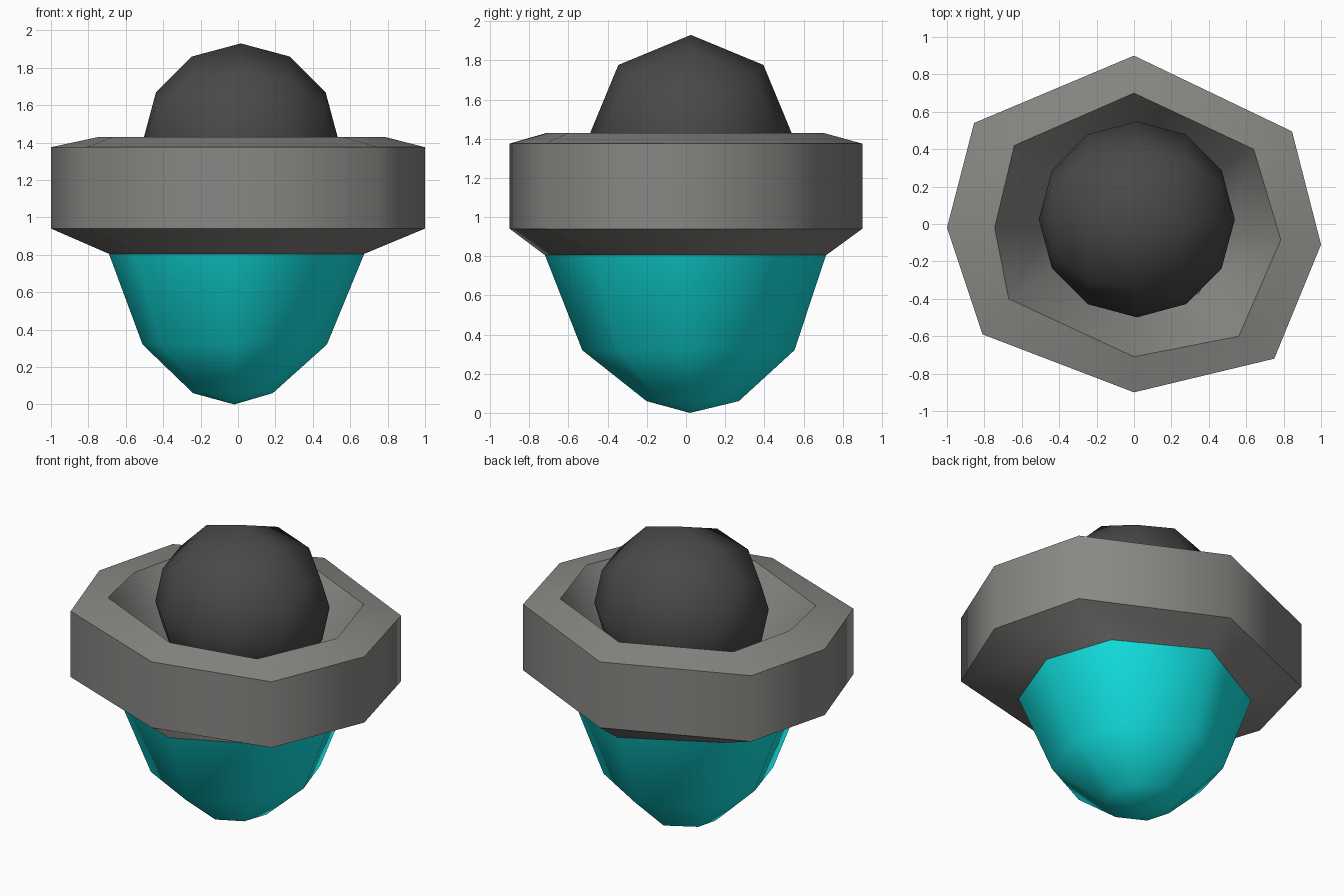
import bpy, bmesh, math
from mathutils import Vector, Matrix

if "Cube" in bpy.data.objects:
    bpy.data.objects.remove(bpy.data.objects["Cube"])


def material(name, rgb):
    m = bpy.data.materials.new(name)
    m.diffuse_color = (*rgb, 1)
    m.use_nodes = True
    m.node_tree.nodes["Principled BSDF"].inputs["Base Color"].default_value = m.diffuse_color
    return m


GREY = material("warm grey", (0.25, 0.243, 0.23))
DARK = material("charcoal", (0.066, 0.066, 0.066))
TEAL = material("turquoise", (0.006, 0.76, 0.76))


def finish(bm, name, mat):
    for f in bm.faces:
        f.smooth = True
    me = bpy.data.meshes.new(name)
    bm.to_mesh(me)
    bm.free()
    me.materials.append(mat)
    ob = bpy.data.objects.new(name, me)
    bpy.context.collection.objects.link(ob)
    return ob


def skin(name, loops, mat, sharp=False, tip=None, cap=False):
    """Join successive octagon loops (xy points, z) with quads."""
    bm = bmesh.new()
    rings = [[bm.verts.new((x, y, z)) for x, y in pts] for pts, z in loops]
    n = 8
    for a, b in zip(rings, rings[1:]):
        for i in range(n):
            j = (i + 1) % n
            bm.faces.new((a[i], a[j], b[j], b[i]))
    if tip:
        t = bm.verts.new(tip)
        for i in range(n):
            bm.faces.new((rings[-1][i], rings[-1][(i + 1) % n], t))
    if cap:
        bm.faces.new(rings[-1])
    bmesh.ops.recalc_face_normals(bm, faces=bm.faces)
    # crisp edges between the bands
    if sharp:
        for r in rings:
            for i in range(n):
                e = bm.edges.get((r[i], r[(i + 1) % n]))
                e.smooth = False
    return finish(bm, name, mat)


def scaled(pts, sx, sy, cx=0.0, cy=0.0):
    return [(x * sx + cx, y * sy + cy) for x, y in pts]


# uneven octagon outlines
OUTER = [(0, .9), (.845, .495), (1, -.11), (.75, -.72),
         (0, -.9), (-.81, -.59), (-1, -.02), (-.855, .54)]
INNER = [(0, .7), (.64, .4), (.785, -.085), (.56, -.6),
         (0, -.71), (-.67, -.4), (-.745, -.02), (-.64, .42)]
NECK = [(0, .715), (.53, .42), (.675, -.01), (.5, -.48),
        (0, -.72), (-.55, -.45), (-.69, 0), (-.58, .4)]

# collar: underside, wall, top bevel, hollow and its floor
skin("collar", [(NECK, .805), (OUTER, .94), (OUTER, 1.375), (INNER, 1.43),
                (scaled(INNER, .62, .62), .97)], GREY, sharp=True, cap=True)

# rounded lower body
skin("lower_body", [(NECK, .805),
                    (scaled(NECK, .722, .755, -.012, .014), .32),
                    (scaled(NECK, .312, .328, -.025, .035), .06)],
     TEAL, tip=(-.02, .02, 0))

# ball resting in the hollow, poles along x
bm = bmesh.new()
bmesh.ops.create_uvsphere(
    bm, u_segments=8, v_segments=6, radius=.524,
    matrix=Matrix.Translation((.015, .025, 1.406)) @ Matrix.Rotation(math.pi / 2, 4, 'Y'))
finish(bm, "ball", DARK)
